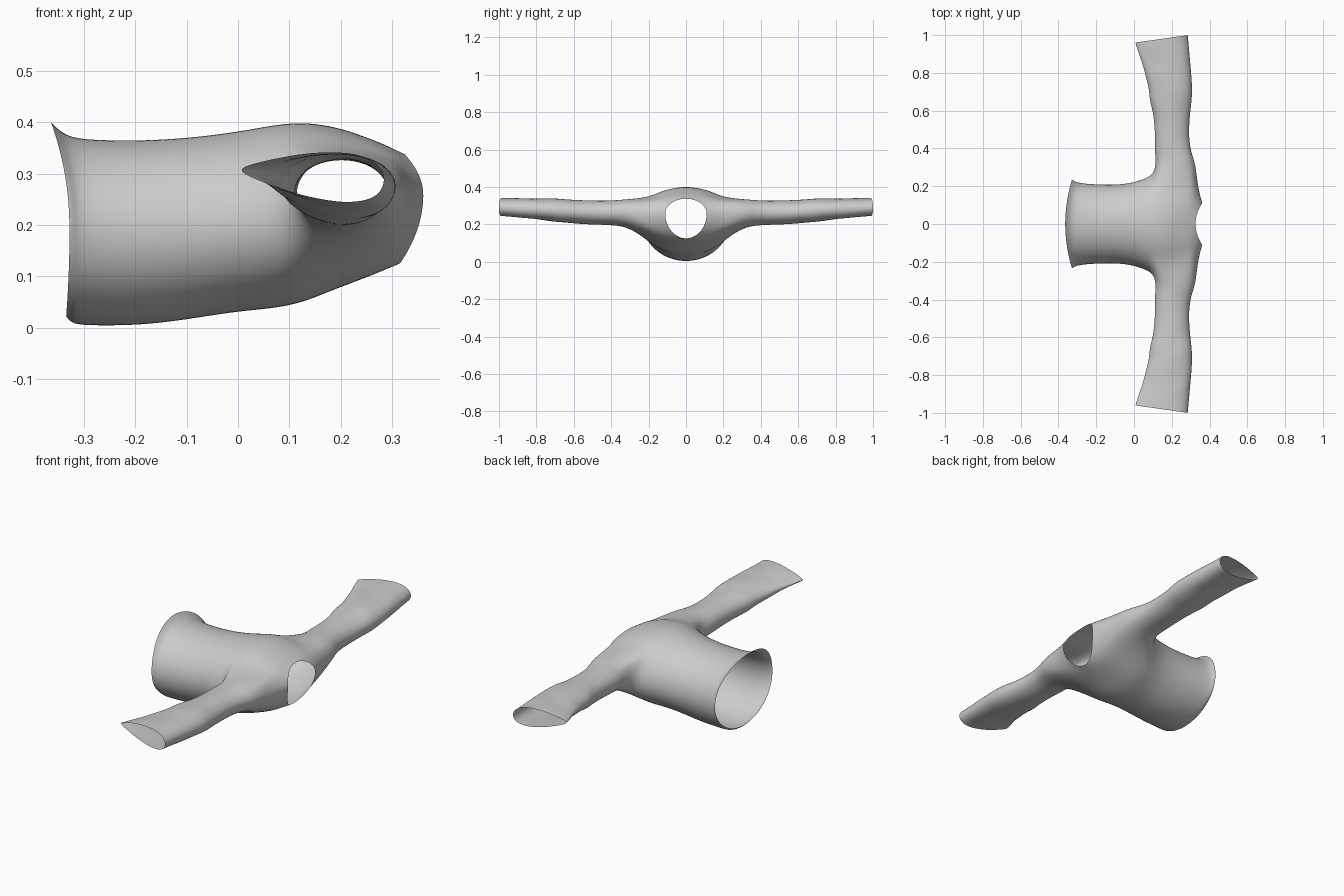
import bpy, bmesh, math

if "Cube" in bpy.data.objects:
    bpy.data.objects.remove(bpy.data.objects["Cube"])

N = 24  # points around the torso
# torso rings: x at top/side/bottom, z at top/side/bottom, half width
TORSO = [
    (-.365, -.328, -.335, .402, .20, .020, .236),
    (-.347, -.320, -.325, .384, .20, .007, .233),
    (-.322, -.308, -.305, .371, .19, .003, .224),
    (-.27, -.26, -.25, .367, .185, .002, .215),
    (-.19, -.18, -.18, .366, .185, .004, .211),
    (-.10, -.10, -.10, .371, .19, .014, .209),
    (-.01, -.01, -.01, .382, .20, .029, .219),
    (.05, .05, .05, .393, .21, .034, .240),
    (.10, .10, .10, .401, .22, .041, .262),
    (.15, .16, .14, .400, .23, .053, .268),
    (.20, .22, .185, .390, .235, .072, .266),
    (.245, .28, .23, .374, .24, .089, .255),
    (.28, .336, .27, .360, .25, .105, .225),
    (.305, .350, .297, .348, .255, .116, .155),
    (.325, .362, .315, .338, .258, .124, .112),
]
A0, A1 = 8, 12  # rings bounding the armhole
J = 3           # armhole half span in points
# sleeve rings: y, x inner, x outer, z at inner, z at outer, half height, taper
SLEEVE = [
    (.315, .115, .328, .258, .262, .077, 0),
    (.38, .108, .303, .260, .263, .069, 0),
    (.45, .110, .292, .262, .262, .066, 0),
    (.53, .106, .293, .265, .263, .065, 0),
    (.60, .098, .300, .270, .266, .066, .05),
    (.66, .080, .308, .276, .271, .070, .12),
    (.72, .078, .309, .281, .275, .069, .2),
    (.79, .060, .304, .288, .278, .069, .35),
    (.86, .044, .297, .297, .281, .068, .5),
    (.93, .018, .291, .304, .284, .069, .65),
    (.98, .004, .286, .307, .287, .070, .72),
]

bm = bmesh.new()

# torso tube
rings = []
for xt, xs, xb, zt, zs, zb, w in TORSO:
    ring = []
    for j in range(N):
        a = 2 * math.pi * j / N
        c, s = math.cos(a), math.sin(a)
        xe, ze = (xt, zt) if s > 0 else (xb, zb)
        ring.append(bm.verts.new((xs * c * c + xe * s * s, w * c,
                                  zs + (ze - zs) * abs(s))))
    rings.append(ring)


def in_armhole(i, j):
    return A0 <= i < A1 and (j < J or j >= N - J or N // 2 - J <= j < N // 2 + J)


for i in range(len(rings) - 1):
    for j in range(N):
        if not in_armhole(i, j):
            k = (j + 1) % N
            bm.faces.new((rings[i][j], rings[i + 1][j], rings[i + 1][k], rings[i][k]))

# sleeves grown from the armhole borders
for side, mid in ((1, 0), (-1, N // 2)):
    js = [(mid + d * side) % N for d in range(-J, J + 1)]
    loop = [rings[i][js[0]] for i in range(A0, A1)]
    loop += [rings[A1][j] for j in js[:-1]]
    loop += [rings[i][js[-1]] for i in range(A1, A0, -1)]
    loop += [rings[A0][j] for j in js[:0:-1]]
    n = len(loop)
    cx = sum(v.co.x for v in loop) / n
    cz = sum(v.co.z for v in loop) / n
    angles = [math.atan2((v.co.z - cz) / .12, (v.co.x - cx) / .115) for v in loop]
    prev = loop
    for r, (y, xa, xb, za, zb, h, taper) in enumerate(SLEEVE):
        cur = []
        for a in angles:
            u, s = math.cos(a), math.sin(a)
            f = (1 + u) / 2
            # slight cloth wrinkles
            wr = .003 * math.sin(r * 2.3 + 3 * u) if 2 < r < 10 else 0
            slant = .02 * u * max(0, (y - .5) / .48)
            cur.append(bm.verts.new((xa + (xb - xa) * f, side * (y + slant),
                                     za + (zb - za) * f
                                     + (h * (1 - taper * (1 - f)) + wr) * s)))
        for k in range(n):
            m = (k + 1) % n
            bm.faces.new((prev[k], prev[m], cur[m], cur[k]))
        prev = cur

bmesh.ops.recalc_face_normals(bm, faces=bm.faces)
# make the outside of the cloth face outward
top = max((f for f in bm.faces), key=lambda f: f.calc_center_median().z - abs(f.calc_center_median().y))
if top.normal.z < 0:
    bmesh.ops.reverse_faces(bm, faces=bm.faces)

me = bpy.data.meshes.new("shirt")
bm.to_mesh(me)
bm.free()
shirt = bpy.data.objects.new("shirt", me)
bpy.context.collection.objects.link(shirt)
me.shade_smooth()
sub = shirt.modifiers.new("smooth_cloth", 'SUBSURF')
sub.levels = sub.render_levels = 2
